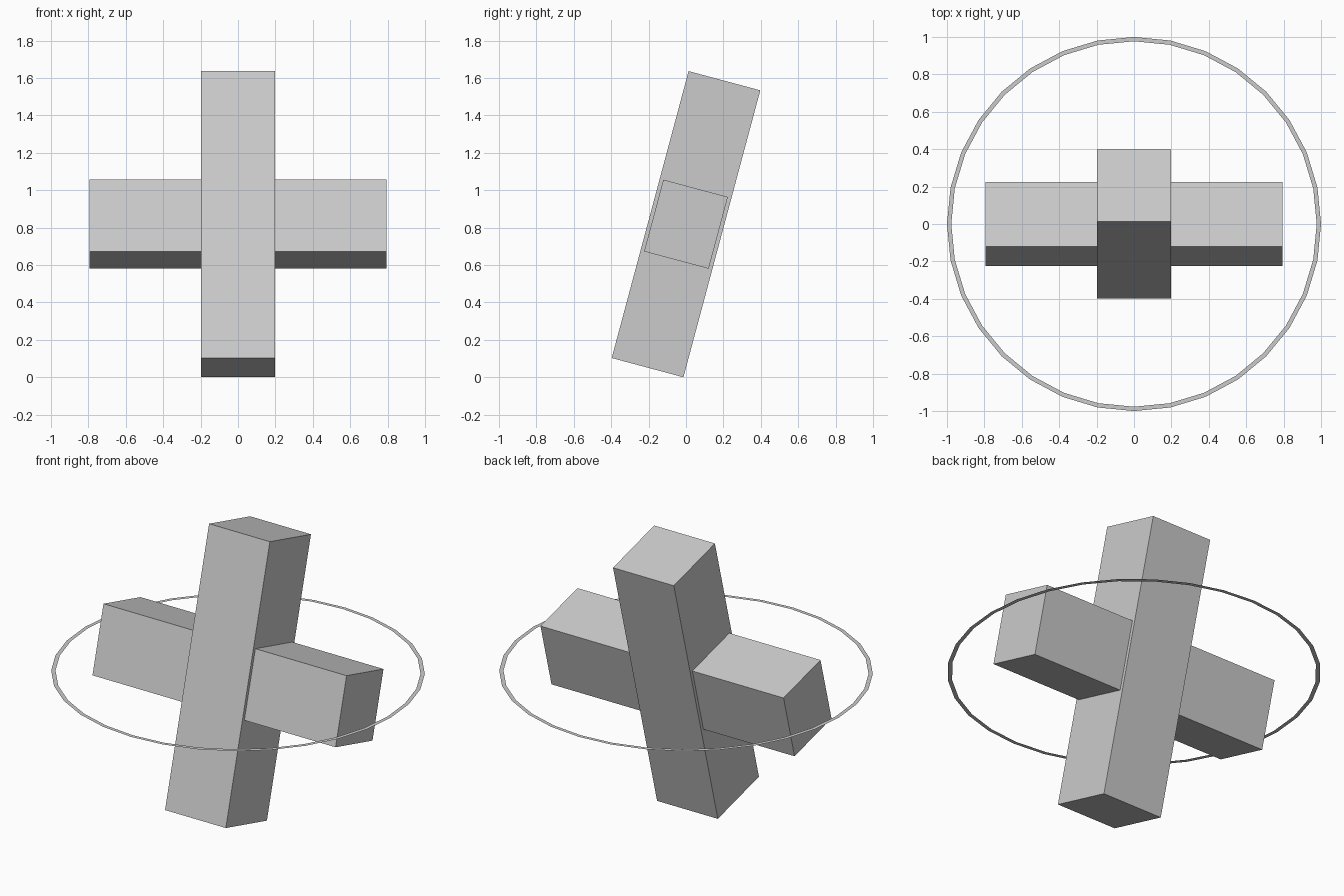
import bpy, bmesh
from math import radians, sin, cos, tau

if "Cube" in bpy.data.objects:
    bpy.data.objects.remove(bpy.data.objects["Cube"])

TILT = radians(-15)
CENTRE_Z = 0.818


def add_object(name, bm):
    mesh = bpy.data.meshes.new(name)
    bm.to_mesh(mesh)
    bm.free()
    obj = bpy.data.objects.new(name, mesh)
    obj.location.z = CENTRE_Z
    bpy.context.collection.objects.link(obj)
    return obj


def tilted_box(name, size):
    bm = bmesh.new()
    bmesh.ops.create_cube(bm, size=1)
    bmesh.ops.scale(bm, vec=size, verts=bm.verts)
    obj = add_object(name, bm)
    obj.rotation_euler.x = TILT
    return obj


def flat_ring(name, outer, inner, sides):
    bm = bmesh.new()
    loops = [[bm.verts.new((r * cos(tau * i / sides), r * sin(tau * i / sides), 0))
              for i in range(sides)] for r in (inner, outer)]
    for i in range(sides):
        j = (i + 1) % sides
        bm.faces.new((loops[0][i], loops[1][i], loops[1][j], loops[0][j]))
    return add_object(name, bm)


# Leaning post and the slightly thinner bar crossing it
tilted_box("post", (0.397, 0.397, 1.588))
tilted_box("cross_bar", (1.588, 0.357, 0.397))

# Paper-thin level ring around the middle
flat_ring("ring", 1.0, 0.977, 32)
